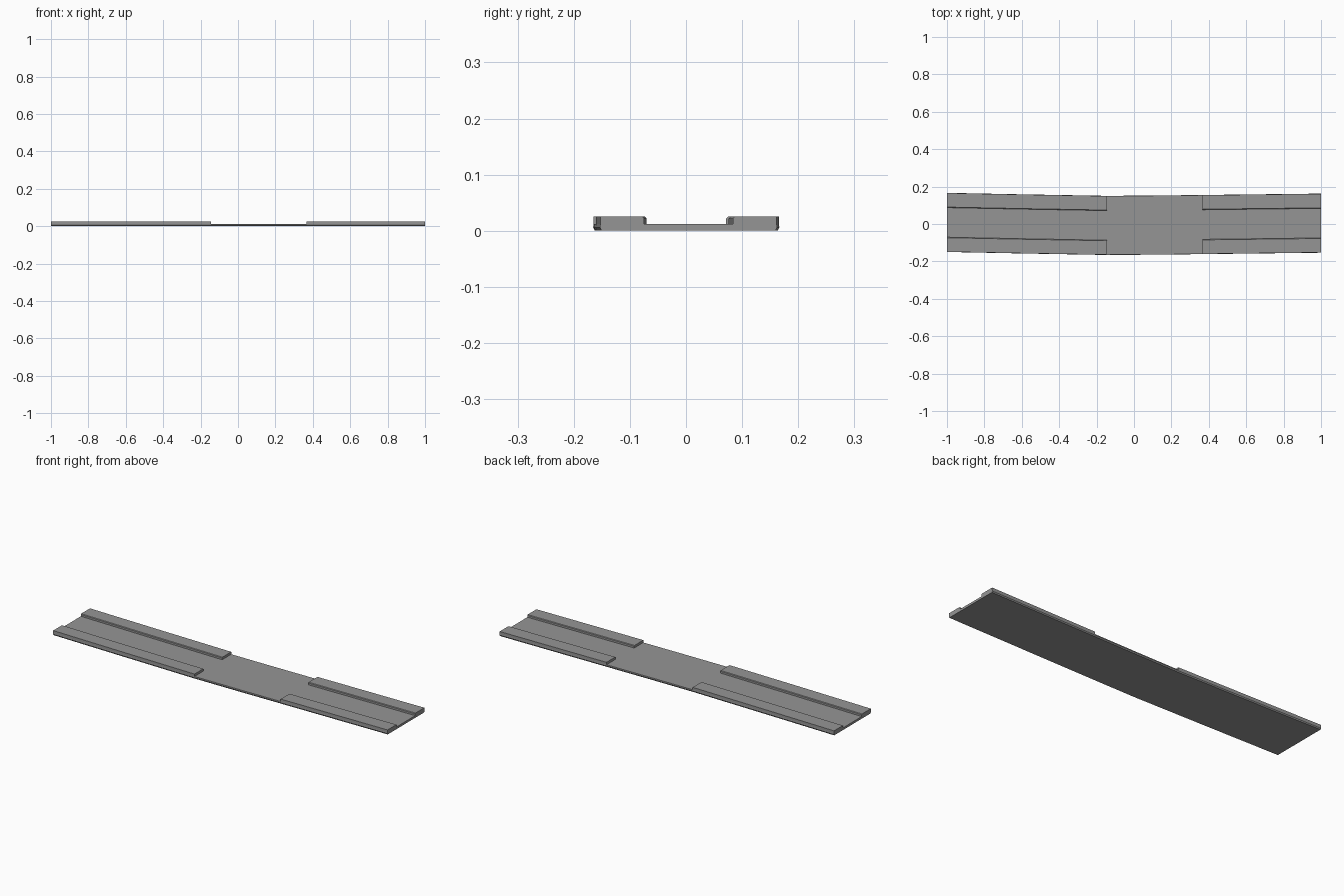
import bpy
import bmesh

cube = bpy.data.objects.get("Cube")
if cube:
    bpy.data.objects.remove(cube, do_unlink=True)

# Single concrete grey
grey = bpy.data.materials.new("concrete_grey")
grey.use_nodes = True
colour = (0.3, 0.3, 0.3, 1)
grey.diffuse_color = colour
grey.node_tree.nodes["Principled BSDF"].inputs["Base Color"].default_value = colour

# Gently bending centre line, as (x, y) stations
LEFT_RUN = [(-1, 0.0085), (-0.6, 0.0005), (-0.145, -0.0075)]
RIGHT_RUN = [(0.367, -0.003), (0.7, 0.001), (1, 0.0045)]
WHOLE_RUN = LEFT_RUN + [(0.1, -0.006)] + RIGHT_RUN


def sweep(name, profile, path):
    """Carry a closed (offset, height) profile along the centre line."""
    bm = bmesh.new()
    rings = [[bm.verts.new((x, y + o, z)) for o, z in profile] for x, y in path]
    n = len(profile)
    for a, b in zip(rings, rings[1:]):
        for i in range(n):
            j = (i + 1) % n
            bm.faces.new((a[i], a[j], b[j], b[i]))
    bm.faces.new(rings[0])
    bm.faces.new(rings[-1])
    bmesh.ops.recalc_face_normals(bm, faces=bm.faces)
    mesh = bpy.data.meshes.new(name)
    bm.to_mesh(mesh)
    bm.free()
    mesh.materials.append(grey)
    obj = bpy.data.objects.new(name, mesh)
    bpy.context.collection.objects.link(obj)


# Flat road slab with slightly bevelled long edges
half = [(0.155, 0), (0.158, 0.006), (0.157, 0.012)]
sweep("road_slab", half + [(-o, z) for o, z in reversed(half)], WHOLE_RUN)

# Raised pavements with a chamfered kerb, leaving a gap in the middle
pavement = [(0.157, 0.012), (0.157, 0.025), (0.082, 0.025), (0.079, 0.022), (0.079, 0.012)]
for run_name, run in (("right", RIGHT_RUN), ("left", LEFT_RUN)):
    for side_name, side in (("front", -1), ("back", 1)):
        sweep(f"{side_name}_pavement_{'left' if run_name == 'right' else 'right'}",
              [(side * o, z) for o, z in pavement], run)
